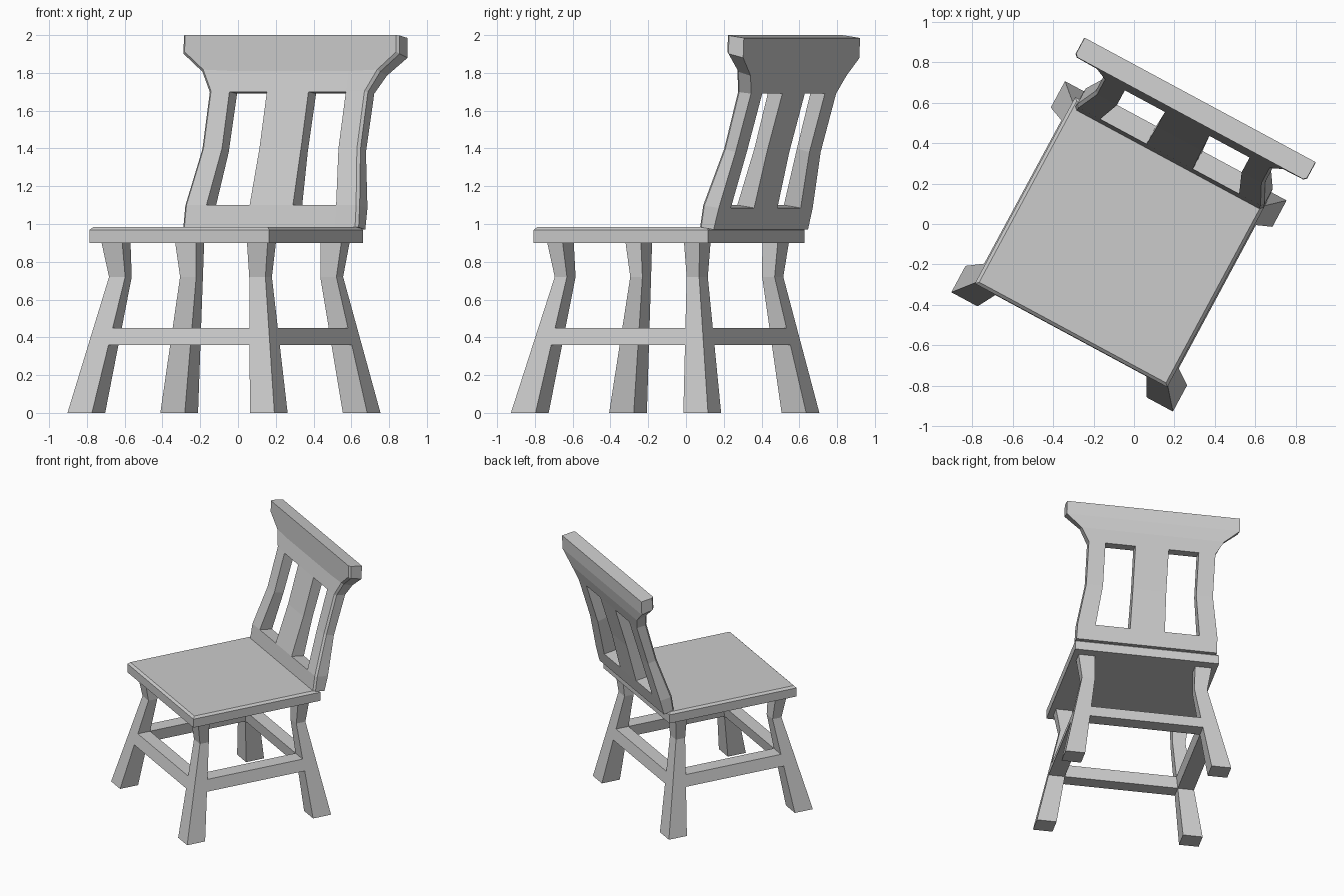
import bpy, bmesh, math
from mathutils import Matrix

if "Cube" in bpy.data.objects:
    bpy.data.objects.remove(bpy.data.objects["Cube"])

TURN = Matrix.Rotation(math.radians(-28.3), 4, 'Z')   # whole chair is turned
CX = -0.013                                           # centre line of seat and legs


def finish(bm, name):
    bmesh.ops.recalc_face_normals(bm, faces=bm.faces)
    bm.transform(TURN)
    me = bpy.data.meshes.new(name)
    bm.to_mesh(me)
    bm.free()
    ob = bpy.data.objects.new(name, me)
    bpy.context.collection.objects.link(ob)
    return ob


def loft(name, loops):
    """Closed solid through a list of four-point loops."""
    bm = bmesh.new()
    rings = [[bm.verts.new(p) for p in loop] for loop in loops]
    for r, s in zip(rings, rings[1:]):
        for i in range(4):
            j = (i + 1) % 4
            bm.faces.new((r[i], r[j], s[j], s[i]))
    bm.faces.new(rings[0])
    bm.faces.new(rings[-1])
    return finish(bm, name)


# Seat: slab with small chamfers
bm = bmesh.new()
bmesh.ops.create_cube(bm, size=1)
bmesh.ops.scale(bm, vec=(1.08, 1.047, 0.085), verts=bm.verts)
bmesh.ops.translate(bm, vec=(CX, -0.1085, 0.9425), verts=bm.verts)
top_edges = [e for e in bm.edges if all(v.co.z > 0.95 for v in e.verts)]
bmesh.ops.bevel(bm, geom=top_edges, offset=0.016, segments=1, affect='EDGES', profile=0.5)
finish(bm, "seat")

# Leg sections: z, side outer/inner, front outer/inner, back outer/inner
LEG = [(0.0, 0.622, 0.475, -0.725, -0.577, 0.46, 0.312),
       (0.72, 0.47, 0.373, -0.543, -0.47, 0.325, 0.25),
       (0.905, 0.50, 0.375, -0.573, -0.48, 0.343, 0.25)]


def section(z):
    t = z / LEG[1][0]
    return [p + (q - p) * t for p, q in zip(LEG[0], LEG[1])]


# Four kinked legs
for end, k in (("front", 3), ("back", 5)):
    for side, s in (("left", -1), ("right", 1)):
        loops = []
        for row in LEG:
            z, o, i, bo, bi = row[0], CX + s * row[1], CX + s * row[2], row[k], row[k + 1]
            loops.append([(o, bo, z), (i, bo, z), (i, bi, z), (o, bi, z)])
        loft(f"{end}_{side}_leg", loops)

# Stretchers, flush with the leg faces
lo, hi = section(0.36), section(0.45)
for end, k in (("front", 3), ("back", 5)):
    loft(f"{end}_stretcher",
         [[(CX + s * r[2], r[j], r[0]) for r, j in ((lo, k), (lo, k + 1), (hi, k + 1), (hi, k))]
          for s in (-1, 1)])
for side, s in (("left", -1), ("right", 1)):
    loft(f"{side}_stretcher",
         [[(CX + s * r[j], r[k], r[0]) for r, j in ((lo, 1), (lo, 2), (hi, 2), (hi, 1))]
          for k in (4, 6)])

# Back rest rows: front z, half width, slot outer, slot inner, front y, back y, back z
ROWS = [(0.985, 0.527, 0.39, 0.13, 0.360, 0.448, 0.97),
        (1.10, 0.524, 0.39, 0.13, 0.377, 0.478, 1.085),
        (1.40, 0.475, 0.35, 0.125, 0.477, 0.552, 1.38),
        (1.70, 0.475, 0.35, 0.125, 0.560, 0.645, 1.69),
        (1.81, 0.535, 0.35, 0.125, 0.588, 0.675, 1.785),
        (1.905, 0.65, 0.35, 0.125, 0.590, 0.692, 1.88),
        (2.0, 0.648, 0.35, 0.125, 0.592, 0.695, 1.985)]
bm = bmesh.new()
front, back = [], []
for z, h, o, i, yf, yb, zb in ROWS:
    cols = [x - 0.003 for x in (-h, -o, -i, i, o, h)]
    front.append([bm.verts.new((x, yf, z)) for x in cols])
    back.append([bm.verts.new((x, yb, zb)) for x in cols])
pair = {f: b for fr, br in zip(front, back) for f, b in zip(fr, br)}
for r in range(len(ROWS) - 1):
    for c in range(5):
        if r in (1, 2) and c in (1, 3):      # the two slots stay open
            continue
        for g in (front, back):
            bm.faces.new((g[r][c], g[r][c + 1], g[r + 1][c + 1], g[r + 1][c]))
rim = [e for e in bm.edges if e.is_boundary and e.verts[0] in pair]
for e in rim:
    p, q = e.verts
    bm.faces.new((p, q, pair[q], pair[p]))
bmesh.ops.recalc_face_normals(bm, faces=bm.faces)
# Chamfer on the outer front edges of the lower part
side_edges = [bm.edges.get((front[r][c], front[r + 1][c])) for r in range(6) for c in (0, 5)]
bmesh.ops.bevel(bm, geom=side_edges, offset=0.014, segments=1, affect='EDGES', profile=0.5)
finish(bm, "back_rest")
